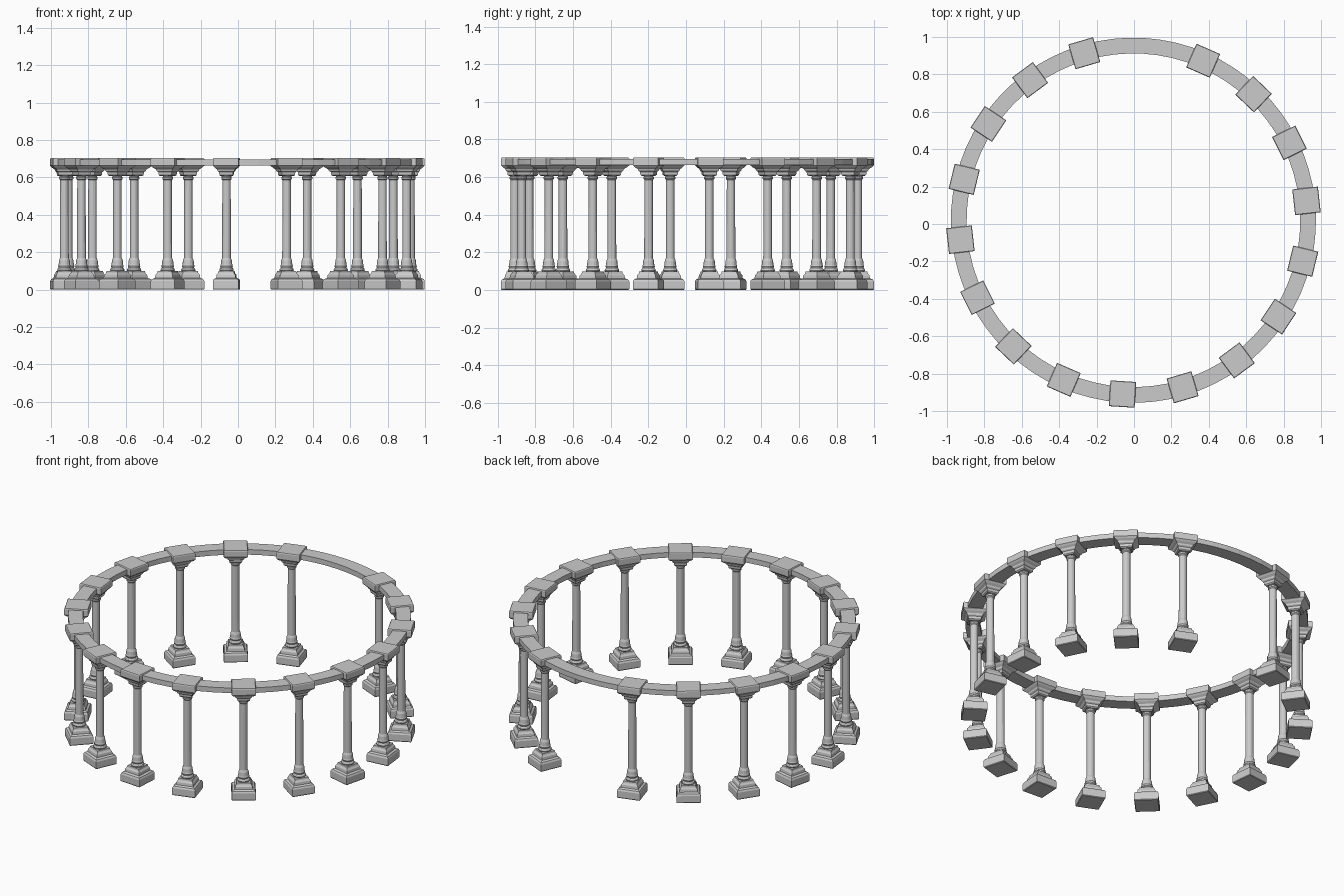
import bpy, bmesh, math

if "Cube" in bpy.data.objects:
    bpy.data.objects.remove(bpy.data.objects["Cube"])

CX, CY, R = -0.003, 0.02, 0.931      # ring centre and column radius
START, STEP, COUNT, GAP = 6.4, 20, 18, 4


def loft(bm, profile, sides, turn=0.0):
    """Stack polygon rings of (radius, z) and cap both ends."""
    rings = []
    for r, z in profile:
        rings.append([bm.verts.new((r * math.cos(turn + math.tau * i / sides),
                                    r * math.sin(turn + math.tau * i / sides), z))
                      for i in range(sides)])
    for a, b in zip(rings, rings[1:]):
        for i in range(sides):
            j = (i + 1) % sides
            bm.faces.new((a[i], a[j], b[j], b[i]))
    bm.faces.new(rings[0][::-1])
    bm.faces.new(rings[-1])


def square(bm, profile):
    loft(bm, [(h * math.sqrt(2), z) for h, z in profile], 4, math.pi / 4)


def make_mesh(bm, name):
    bmesh.ops.recalc_face_normals(bm, faces=bm.faces)
    me = bpy.data.meshes.new(name)
    bm.to_mesh(me)
    bm.free()
    return me


def add(me, name, loc, rot=0.0):
    ob = bpy.data.objects.new(name, me)
    ob.location = loc
    ob.rotation_euler.z = rot
    bpy.context.collection.objects.link(ob)
    return ob


# Column: stepped square plinth, round base, shaft, flared capital, abacus
bm = bmesh.new()
square(bm, [(0.066, 0), (0.069, 0.004), (0.069, 0.045), (0.064, 0.056),
            (0.052, 0.062), (0.050, 0.078), (0.043, 0.088), (0.041, 0.098)])
loft(bm, [(0.036, 0.097), (0.039, 0.104), (0.036, 0.112), (0.031, 0.116),
          (0.034, 0.125), (0.031, 0.133), (0.029, 0.155), (0.026, 0.163),
          (0.0235, 0.168), (0.0225, 0.585), (0.028, 0.591), (0.028, 0.600),
          (0.025, 0.604), (0.032, 0.618)], 16)
square(bm, [(0.030, 0.606), (0.036, 0.612), (0.038, 0.628), (0.045, 0.634),
            (0.048, 0.643), (0.060, 0.652), (0.069, 0.662), (0.069, 0.698),
            (0.066, 0.703)])
column = make_mesh(bm, "column")

for k in range(COUNT):
    if k == GAP:                      # open entrance bay
        continue
    a = math.radians(START + STEP * k)
    add(column, f"column_{k + 1}",
        (CX + R * math.cos(a), CY + R * math.sin(a), 0), a)

# Ring beam: rectangular section swept round the circle
bm = bmesh.new()
N = 72
section = [(0.892, 0.664), (0.976, 0.664), (0.976, 0.696), (0.892, 0.696)]
loops = []
for i in range(N):
    a = math.radians(START) + math.tau * i / N
    loops.append([bm.verts.new((r * math.cos(a), r * math.sin(a), z)) for r, z in section])
for i in range(N):
    p, q = loops[i], loops[(i + 1) % N]
    for s in range(4):
        t = (s + 1) % 4
        bm.faces.new((p[s], p[t], q[t], q[s]))
add(make_mesh(bm, "ring_beam"), "ring_beam", (CX, CY, 0))
